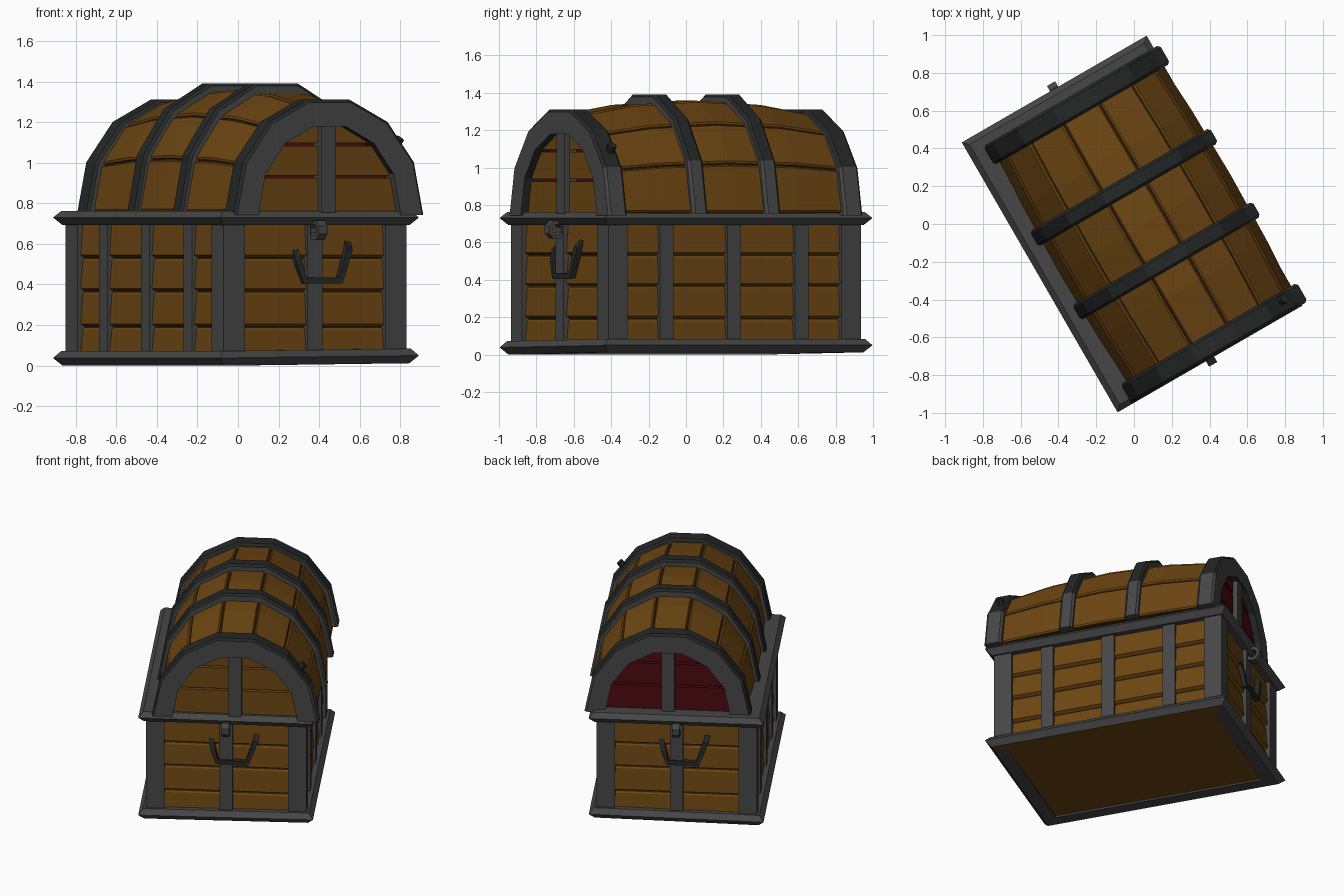
import bpy, bmesh, math
from mathutils import Matrix, Vector

if "Cube" in bpy.data.objects:
    bpy.data.objects.remove(bpy.data.objects["Cube"])

def mat(name, r, g, b):
    m = bpy.data.materials.new(name)
    m.diffuse_color = (r, g, b, 1)
    m.use_nodes = True
    m.node_tree.nodes["Principled BSDF"].inputs["Base Color"].default_value = m.diffuse_color
    return m

WOOD = mat("brown wood", 0.15, 0.06, 0.006)
SEAM = mat("dark wood seam", 0.05, 0.02, 0.003)
IRON = mat("grey iron", 0.062, 0.062, 0.064)
DARK = mat("black iron", 0.019, 0.02, 0.02)
RED = mat("dark red lining", 0.075, 0.003, 0.005)

# The whole chest is turned 30 degrees on the ground
TURN = Matrix.Translation((-0.01, 0, 0)) @ Matrix.Rotation(math.radians(30), 4, 'Z')
LX, LY, LZ = 0.06, -0.035, 0.755      # lid origin

def build(name, verts, faces, mats, rule=None, lid=False):
    bm = bmesh.new()
    vs = [bm.verts.new(v) for v in verts]
    for f in faces:
        bm.faces.new([vs[i] for i in f])
    bmesh.ops.recalc_face_normals(bm, faces=bm.faces)
    bm.normal_update()
    if rule:
        for f in bm.faces:
            f.material_index = rule(f)
    if lid:
        bmesh.ops.translate(bm, verts=bm.verts, vec=(LX, LY, LZ))
    bm.transform(TURN)
    me = bpy.data.meshes.new(name)
    bm.to_mesh(me)
    bm.free()
    for m in mats:
        me.materials.append(m)
    ob = bpy.data.objects.new(name, me)
    bpy.context.collection.objects.link(ob)
    return ob

def loft(name, rings, mats, close_rings=False, **kw):
    """Skin equal rings; each ring is a closed section. Caps the ends unless looped."""
    n, m = len(rings[0]), len(rings)
    verts = [p for r in rings for p in r]
    faces = []
    for i in range(m if close_rings else m - 1):
        a, b = i * n, ((i + 1) % m) * n
        faces += [(a + j, a + (j + 1) % n, b + (j + 1) % n, b + j) for j in range(n)]
    if not close_rings:
        faces += [tuple(range(n)), tuple(range((m - 1) * n, m * n))]
    return build(name, verts, faces, mats, **kw)

def box(name, x0, x1, y0, y1, z0, z1, m, **kw):
    rings = [[(x0, y0, z), (x1, y0, z), (x1, y1, z), (x0, y1, z)] for z in (z0, z1)]
    return loft(name, rings, [m], **kw)

# ---- body: core, clapboard planks, posts, rims ----
box("body_core", -0.475, 0.475, -0.73, 0.73, 0.03, 0.72, SEAM)
box("body_floor", -0.53, 0.53, -0.79, 0.79, 0.012, 0.05, WOOD)
levels = [0.05, 0.19, 0.365, 0.53, 0.72]
for i in range(4):
    z0, z1 = levels[i] + 0.003, levels[i + 1] - 0.003
    rings = []
    for z, d in ((z0, 0.0), (z0 + 0.012, 0.02), (z1 - 0.012, 0.008), (z1, 0.0)):
        x, y = 0.482 + d, 0.742 + d
        rings.append([(-x, -y, z), (x, -y, z), (x, y, z), (-x, y, z)])
    loft(f"body_plank_{i}", rings, [WOOD])

for sx in (-1, 1):
    for sy in (-1, 1):
        xs = sorted((sx * 0.52, sx * 0.40))
        ys = sorted((sy * 0.78, sy * 0.66))
        box("corner_post", *xs, *ys, 0.05, 0.72, IRON)
    for y in (-0.417, 0, 0.417):
        xs = sorted((sx * 0.515, sx * 0.45))
        box("side_post", *xs, y - 0.042, y + 0.042, 0.05, 0.72, IRON)
for sy in (-1, 1):
    ys = sorted((sy * 0.78, sy * 0.70))
    box("end_post", -0.042, 0.042, *ys, 0.05, 0.72, IRON)

def rim(name, z0, zm, z1, tilt):
    rings = []
    for sx, sy in ((-1, -1), (1, -1), (1, 1), (-1, 1)):
        t = tilt * (sx + 1) / 2
        rings.append([(sx * (0.565 - d), sy * (0.825 - d), z + t) for d, z in
                      ((0.035, z0), (0.0, zm), (0.03, z1), (0.12, z1), (0.12, z0))])
    loft(name, rings, [IRON], close_rings=True)

rim("bottom_rim", 0.0, 0.038, 0.072, 0.012)
rim("top_rim", 0.692, 0.73, 0.762, 0.0)
box("rim_deck", -0.5, 0.5, -0.76, 0.76, 0.70, 0.758, SEAM)

# ---- lid: seven flat-sided barrel planks ----
N = 7
def arc(rx, rz, k):
    a = math.pi * k / N
    return rx * math.cos(a), rz * math.sin(a)

def radii(y):
    q = (y / 0.76) ** 2
    return 0.525 - 0.028 * q, 0.618 - 0.085 * q

STATIONS = (-0.755, -0.4, 0, 0.4, 0.755)
for k in range(N):
    rings = []
    for y in STATIONS:
        rx, rz = radii(y)
        ring = []
        for kk, d in ((k + .02, .03), (k + .02, .008), (k + .06, 0),
                      (k + .94, 0), (k + .98, .008), (k + .98, .03)):
            # points lie on the chord of the facet
            t = kk - k
            p, q = Vector(arc(rx - d, rz - d, k)), Vector(arc(rx - d, rz - d, k + 1))
            c = p.lerp(q, t)
            ring.append((c.x, y, c.y))
        rings.append(ring)
    loft(f"lid_plank_{k}", rings, [WOOD], lid=True)

core = []
for y in (-0.7, -0.4, 0, 0.4, 0.7):
    rx, rz = radii(y)
    core.append([(x, y, z) for x, z in (arc(rx - .02, rz - .02, k) for k in range(N + 1))])
loft("lid_core", core, [SEAM, RED], lid=True,
     rule=lambda f: 1 if abs(f.normal.y) > 0.8 else 0)

# ---- lid bands: dark outer face, grey edges and feet ----
def band_rule(f):
    c = f.calc_center_median()
    low_side = c.z < 0.16 and c.x > 0
    return 1 if abs(f.normal.y) > 0.85 or low_side else 0

def band(name, y0, y1, rx, rz, t, foot):
    sect = [(y0, t), (y0, .014), (y0 + .014, 0), (y1 - .014, 0), (y1, .014), (y1, t)]
    rings = []
    for k in range(N + 1):
        ring = []
        for y, d in sect:
            x, z = arc(rx - d, rz - d, k)
            ring.append((x, y, z - foot if k in (0, N) else z))
        rings.append(ring)
    loft(name, rings, [DARK, IRON], rule=band_rule, lid=True)

for s in (-1, 1):
    band("lid_middle_band", s * 0.225 - 0.046, s * 0.225 + 0.046, 0.55, 0.652, 0.06, 0.0)
    y0, y1 = sorted((s * 0.67, s * 0.785))
    band("lid_end_arch", y0, y1, 0.54, 0.57, 0.135, 0.012)

    # end panel boards under the arch, wood at one end and red at the other
    def half(z):
        return 0.46 * math.sqrt(max(0.0, 1 - (z / 0.49) ** 2))
    for z0, z1 in ((0.0, 0.17), (0.183, 0.328), (0.341, 0.46)):
        ya, yb = s * 0.69, s * 0.742
        rings = [[(-half(z), y, z) for z in (z0,)] + [(half(z0), y, z0), (half(z1), y, z1), (-half(z1), y, z1)]
                 for y in (ya, yb)]
        loft("lid_end_board", rings, [WOOD if s < 0 else RED], lid=True)
    ys = sorted((s * 0.69, s * 0.775))
    box("lid_end_post", -0.042, 0.042, *ys, 0.0, 0.46, IRON, lid=True)

# ---- lock ring and handle at each end ----
def tube(name, pts, r, m):
    """Square bar along a bent path."""
    pts = [Vector(p) for p in pts]
    rings = []
    for i, p in enumerate(pts):
        d = (pts[min(i + 1, len(pts) - 1)] - pts[max(i - 1, 0)]).normalized()
        u = d.cross(Vector((0, 1, 0.02))).normalized()
        v = d.cross(u)
        rings.append([tuple(p + u * a * r + v * b * r) for a, b in ((-1, -1), (1, -1), (1, 1), (-1, 1))])
    loft(name, rings, [m])

for s in (-1, 1):
    rings = []
    for i in range(8):
        a = math.pi * (i + .5) / 4
        c, q = math.cos(a), math.sin(a)
        rings.append([(x, s * 0.81 + r * c, 0.668 + r * q) for x, r in
                      ((-.025, .052), (.025, .052), (.025, .03), (-.025, .03))])
    loft("lock_ring", rings, [IRON], close_rings=True)
    tube("end_handle", [(-s * x, s * y, z) for x, y, z in
                        ((.195, .745, .60), (.19, .775, .57), (.135, .785, .42),
                         (-.06, .77, .42), (-.085, .765, .50), (-.10, .745, .57))], 0.017, DARK)

# ---- rivet on the lid corner ----
axis = Vector((0.62, 0, 0.78))
side, up = Vector((0, 1, 0)), axis.cross(Vector((0, 1, 0)))
base = Vector((0.415, -0.71, 0.33))
rings = []
for h in (0.0, 0.045):
    rings.append([tuple(base + axis * h + (side * math.cos(i * math.pi / 4) + up * math.sin(i * math.pi / 4)) * 0.024)
                  for i in range(8)])
loft("lid_rivet", rings, [DARK], lid=True)
